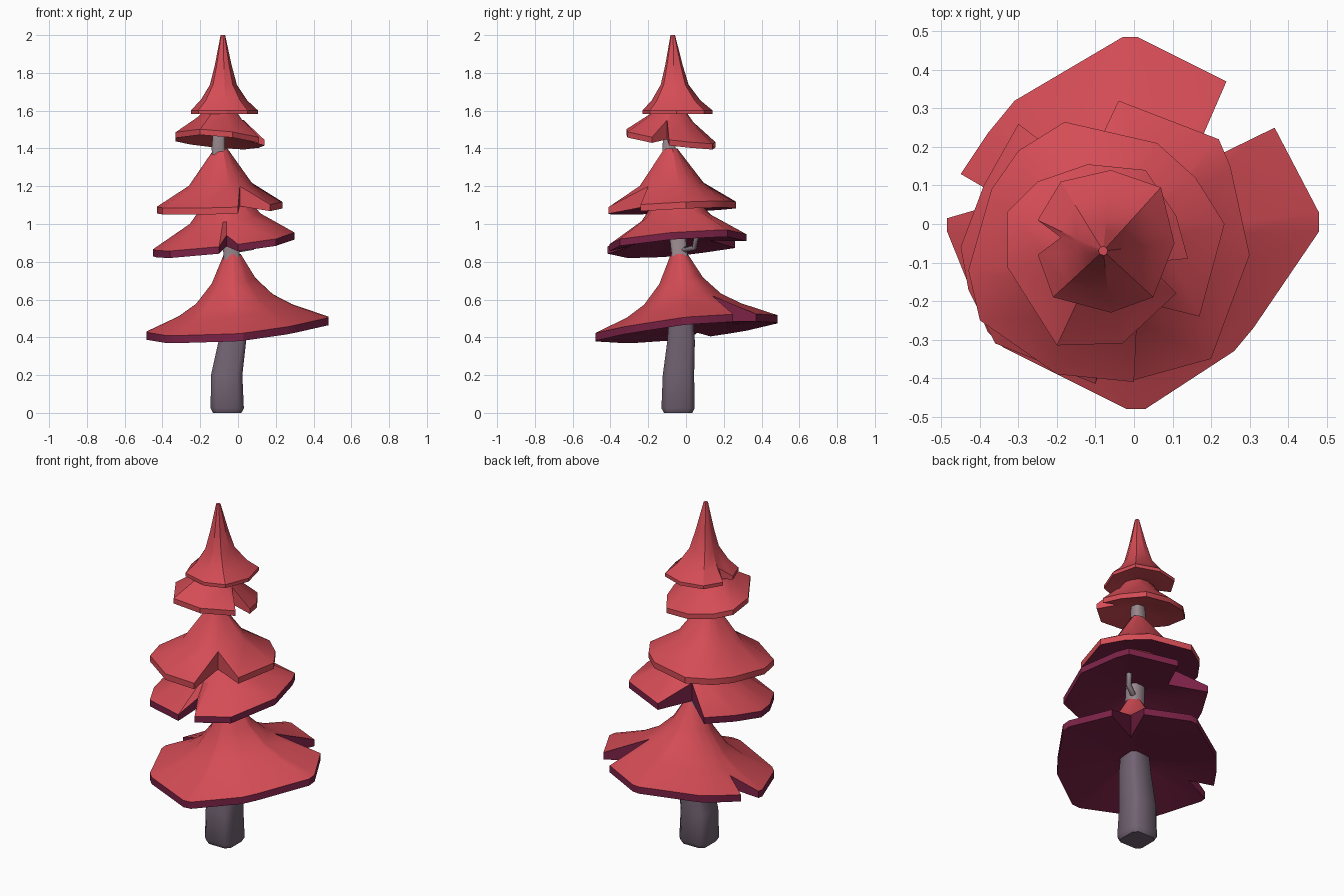
import bpy, bmesh, math
from mathutils import Vector

cube = bpy.data.objects.get("Cube")
if cube:
    bpy.data.objects.remove(cube, do_unlink=True)


def material(name, rgb):
    m = bpy.data.materials.new(name)
    m.use_nodes = True
    colour = (*rgb, 1)
    m.diffuse_color = colour
    m.node_tree.nodes["Principled BSDF"].inputs["Base Color"].default_value = colour
    return m


red = material("red foliage", (0.66, 0.072, 0.092))
maroon = material("maroon underside", (0.2, 0.016, 0.062))
bark = material("dark purple bark", (0.17, 0.125, 0.17))
pale_bark = material("pale grey bark", (0.32, 0.25, 0.27))


def loft(name, rings, materials, slots, angle):
    """Closed skin through equal rings; slots gives the material per band."""
    bm = bmesh.new()
    loops = [[bm.verts.new(p) for p in ring] for ring in rings]
    n = len(loops[0])
    for a, b, slot in zip(loops, loops[1:], slots):
        for i in range(n):
            j = (i + 1) % n
            bm.faces.new((a[i], a[j], b[j], b[i])).material_index = slot
    bm.faces.new(loops[0]).material_index = slots[0]
    bm.faces.new(loops[-1]).material_index = slots[-1]
    bmesh.ops.remove_doubles(bm, verts=bm.verts, dist=0.0001)
    bmesh.ops.recalc_face_normals(bm, faces=bm.faces)
    mesh = bpy.data.meshes.new(name)
    bm.to_mesh(mesh)
    bm.free()
    for m in materials:
        mesh.materials.append(m)
    obj = bpy.data.objects.new(name, mesh)
    bpy.context.collection.objects.link(obj)
    bpy.ops.object.select_all(action="DESELECT")
    obj.select_set(True)
    bpy.context.view_layer.objects.active = obj
    bpy.ops.object.shade_smooth_by_angle(angle=math.radians(angle))


def tier(name, apex, tip, plane, outline, profile, thick, rise, rim, under):
    """Bell-shaped skirt on a tilted rim; points with a height are notches."""
    apex = Vector(apex)
    base, sx, sy = plane

    def rim_height(x, y):
        return base + sx * x + sy * y

    def reach(p):
        return (p - apex).to_2d().length

    notched = [len(p) == 3 for p in outline]
    edge = [Vector(p) if cut else Vector((*p, rim_height(*p)))
            for p, cut in zip(outline, notched)]
    inner = min(reach(p) for p, cut in zip(edge, notched) if not cut)

    def ring(f, g):
        pts = [apex + Vector(((p.x - apex.x) * f, (p.y - apex.y) * f,
                              (p.z - apex.z) * g)) for p in edge]
        # Notches follow their neighbours until the surface is cut away
        for i, p in enumerate(edge):
            if notched[i]:
                a, b = pts[i - 1], pts[(i + 1) % len(pts)]
                radius = (reach(a) + reach(b)) / 2
                pts[i] = p.copy()
                if radius < reach(p) * 0.95:
                    flat = (p - apex).to_2d().normalized() * radius
                    pts[i] = Vector((apex.x + flat.x, apex.y + flat.y, (a.z + b.z) / 2))
        return pts

    def below(p):
        lift = rise * max(0, 1 - reach(p) / inner)
        return Vector((p.x, p.y, rim_height(p.x, p.y) - thick + lift))

    tips = []
    for p in edge:
        flat = (p - apex).to_2d().normalized() * tip
        tips.append(apex + flat.to_3d())
    top = [tips] + [ring(f, g) for f, g in profile] + [edge]
    low = [[below(p) for p in r] for r in reversed(top)]
    bands = len(top) - 1
    loft(name, top + low, [red, maroon], [0] * bands + [rim] + [under] * bands, 30)


# Foliage tiers, lowest first
tier("lowest_foliage", (-0.03, -0.035, 0.84), 0.045, (0.468, 0.08, 0.1),
     [(-0.02, -0.48), (0.03, -0.48), (0.26, -0.33), (0.31, -0.27),
      (0.48, -0.02), (0.48, 0.03), (0.365, 0.25), (0.14, 0.14, 0.62),
      (0.24, 0.37), (0.01, 0.485), (-0.03, 0.485), (-0.31, 0.32),
      (-0.38, 0.235), (-0.45, 0.13), (-0.33, 0.06, 0.5),
      (-0.485, 0.015), (-0.485, -0.02), (-0.38, -0.28), (-0.34, -0.32)],
     [(0.24, 0.38), (0.42, 0.64), (0.62, 0.8)], 0.04, 0.07, 1, 1)

tier("second_foliage", (-0.06, -0.06, 1.22), 0.04, (0.925, 0.12, 0.08),
     [(-0.3, 0.26), (-0.39, 0.1), (-0.45, -0.06), (-0.43, -0.17),
      (-0.36, -0.31), (-0.1, -0.415), (-0.06, -0.29, 0.94), (0, -0.405),
      (0.2, -0.35), (0.3, -0.08), (0.25, 0.15), (0.22, 0.22),
      (-0.04, 0.32), (-0.13, 0.13, 1.02)],
     [(0.5, 0.62)], 0.037, 0.07, 1, 1)

tier("third_foliage", (-0.09, -0.08, 1.4), 0.035, (1.11, 0.03, 0.05),
     [(0, -0.41), (-0.2, -0.39), (-0.4, -0.25), (-0.43, -0.12),
      (-0.37, 0.09), (-0.3, 0.19), (-0.18, 0.265), (0.06, 0.21),
      (0.16, 0.12), (0.235, 0), (0.17, -0.24), (0.01, -0.2, 1.2)],
     [(0.5, 0.64)], 0.035, 0.06, 0, 1)

tier("fourth_foliage", (-0.09, -0.08, 1.67), 0.03, (1.445, -0.08, -0.13),
     [(0.11, -0.18), (-0.03, -0.31), (-0.2, -0.315), (-0.33, -0.11),
      (-0.33, 0.03), (-0.25, 0.11), (-0.12, 0.155), (0.03, 0.14),
      (0.11, 0.02), (0.14, -0.09), (0.03, -0.1, 1.55)],
     [(0.5, 0.55)], 0.03, 0.05, 0, 0)

tier("top_foliage", (-0.08, -0.07, 2), 0.012, (1.602, 0, 0),
     [(-0.25, 0.01), (-0.19, 0.11), (-0.06, 0.14), (0.07, 0.095),
      (0.105, -0.05), (0.05, -0.19), (-0.06, -0.23), (-0.21, -0.19),
      (-0.25, -0.08), (-0.19, -0.035, 1.65)],
     [(0.25, 0.4), (0.4, 0.66), (0.7, 0.87)], 0.02, 0.03, 0, 0)


# Trunk: chamfered square sections that lean and taper
def section(x, y, z, half):
    cut = half * 0.68
    corners = [(half, cut), (cut, half), (-cut, half), (-half, cut),
               (-half, -cut), (-cut, -half), (cut, -half), (half, -cut)]
    return [(x + a, y + b, z) for a, b in corners]


loft("lower_trunk", [section(*s) for s in (
    (-0.057, -0.042, 0, 0.075), (-0.057, -0.042, 0.025, 0.088),
    (-0.06, -0.04, 0.2, 0.083), (-0.03, -0.026, 0.38, 0.073),
    (-0.025, -0.025, 0.7, 0.05))], [bark], [0] * 4, 50)
loft("upper_trunk", [section(*s) for s in (
    (-0.025, -0.025, 0.69, 0.05), (-0.035, -0.035, 0.85, 0.043),
    (-0.06, -0.055, 1.02, 0.042), (-0.105, -0.09, 1.4, 0.035),
    (-0.095, -0.085, 1.62, 0.025))], [pale_bark], [0] * 4, 50)

# Small bent twig under the second tier
curve = bpy.data.curves.new("twig", "CURVE")
curve.dimensions = "3D"
curve.bevel_depth = 0.016
curve.bevel_resolution = 0
curve.use_fill_caps = True
path = [(-0.03, -0.03, 0.86), (0.075, 0.045, 0.875), (0.085, 0.06, 0.96)]
spline = curve.splines.new("POLY")
spline.points.add(len(path) - 1)
for point, co in zip(spline.points, path):
    point.co = (*co, 1)
curve.materials.append(pale_bark)
bpy.context.collection.objects.link(bpy.data.objects.new("twig", curve))
